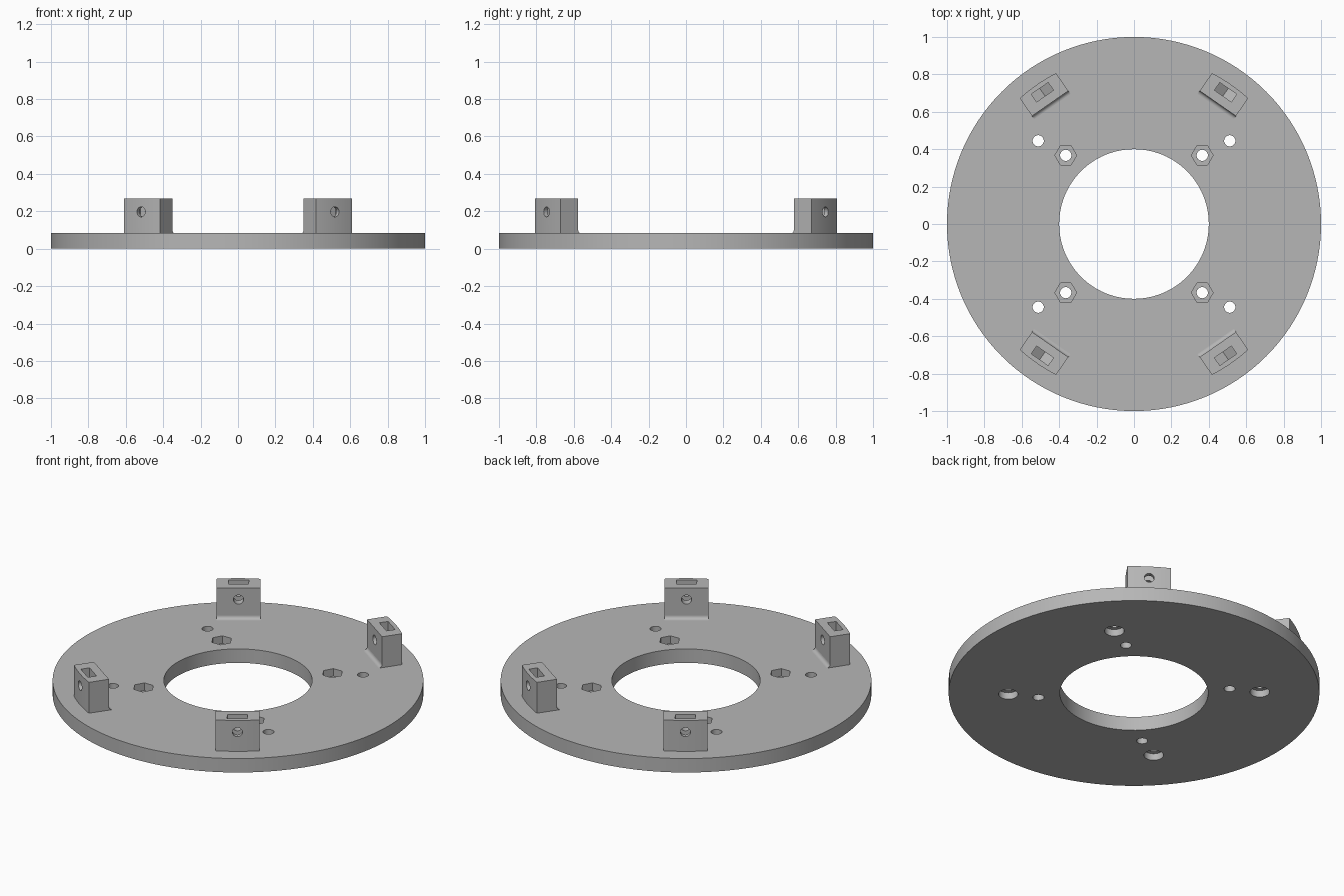
import bpy, bmesh, math
from math import sin, cos, pi, radians
from mathutils import Vector, Matrix

if "Cube" in bpy.data.objects:
    bpy.data.objects.remove(bpy.data.objects["Cube"], do_unlink=True)

PLATE_TOP, BLOCK_TOP = 0.083, 0.267
INNER, OUTER, HALF = 0.785, 0.908, 0.118   # block radii and half width
SLOT_R, BORE_Z = 0.858, 0.197

gray = bpy.data.materials.new("gray plastic")
gray.use_nodes = True
color = (0.47, 0.47, 0.47, 1)
gray.diffuse_color = color
gray.node_tree.nodes["Principled BSDF"].inputs["Base Color"].default_value = color


def prism(bm, points, along):
    """Closed solid: a flat outline pushed along a vector."""
    face = bm.faces.new([bm.verts.new(p) for p in points])
    top = bmesh.ops.extrude_face_region(bm, geom=[face])["geom"]
    verts = [v for v in top if isinstance(v, bmesh.types.BMVert)]
    bmesh.ops.translate(bm, verts=verts, vec=Vector(along))


def circle(x, y, z, r, n):
    return [(x + r * cos(2 * pi * i / n), y + r * sin(2 * pi * i / n), z) for i in range(n)]


def make(name, bm):
    bmesh.ops.recalc_face_normals(bm, faces=bm.faces)
    mesh = bpy.data.meshes.new(name)
    bm.to_mesh(mesh)
    bm.free()
    mesh.materials.append(gray)
    obj = bpy.data.objects.new(name, mesh)
    bpy.context.collection.objects.link(obj)
    return obj


def cut(obj, cutter):
    """Subtract the cutter for good, then remove it."""
    cutter.hide_render = True
    mod = obj.modifiers.new("cut", "BOOLEAN")
    mod.operation, mod.solver, mod.object = "DIFFERENCE", "EXACT", cutter
    mod.use_self = True
    bpy.context.view_layer.update()
    result = obj.evaluated_get(bpy.context.evaluated_depsgraph_get())
    mesh = bpy.data.meshes.new_from_object(result)
    obj.modifiers.clear()
    obj.data = mesh
    bpy.data.objects.remove(cutter, do_unlink=True)


def smooth(obj):
    bpy.ops.object.select_all(action="DESELECT")
    obj.select_set(True)
    bpy.context.view_layer.objects.active = obj
    bpy.ops.object.shade_smooth_by_angle(angle=radians(25))


# Ring plate with screw holes, hex nut pockets on top, counterbores below
bm = bmesh.new()
prism(bm, circle(0, 0, 0, 1, 128), (0, 0, PLATE_TOP))
plate = make("ring_plate", bm)
bm = bmesh.new()
prism(bm, circle(0, 0, -0.1, 0.4, 96), (0, 0, 0.4))
for sx in (1, -1):
    for sy in (1, -1):
        prism(bm, circle(sx * 0.365, sy * 0.367, -0.1, 0.03, 32), (0, 0, 0.4))
        prism(bm, circle(sx * 0.365, sy * 0.367, 0.038, 0.058, 6), (0, 0, 0.2))
        prism(bm, circle(sx * 0.512, sy * 0.445, -0.1, 0.03, 32), (0, 0, 0.4))
        prism(bm, circle(sx * 0.512, sy * 0.445, -0.1, 0.053, 32), (0, 0, 0.14))
cut(plate, make("plate_cutter", bm))
smooth(plate)

# Mounting block, modelled along +x: curved outer face, flat inner face
bm = bmesh.new()
edge = math.asin(HALF / OUTER)
arc = [edge * (i / 6 - 1) for i in range(13)]
outline = [(INNER, HALF, 0.06), (INNER, -HALF, 0.06)]
outline += [(OUTER * cos(a), OUTER * sin(a), 0.06) for a in arc]
prism(bm, outline, (0, 0, BLOCK_TOP - 0.06))
block = make("mount_block", bm)

# Nut slot with a pointed floor, and a radial screw bore
bm = bmesh.new()
w, x = 0.055, SLOT_R - 0.025
shoulder = BORE_Z - w * math.tan(pi / 6)
point = BORE_Z - w / cos(pi / 6)
prism(bm, [(x, -w, 0.4), (x, -w, shoulder), (x, 0, point), (x, w, shoulder), (x, w, 0.4)],
      (0.05, 0, 0))
prism(bm, [(0.7, y, BORE_Z + z) for y, z, _ in circle(0, 0, 0, 0.027, 32)], (0.4, 0, 0))
cut(block, make("block_cutter", bm))
smooth(block)

# Concave fillet where the inner face meets the plate
bm = bmesh.new()
r = 0.02
curve = [(INNER - r + r * sin(a), -HALF, PLATE_TOP + r - r * cos(a))
         for a in [pi / 2 * i / 6 for i in range(7)]]
base = [(INNER + 0.01, -HALF, PLATE_TOP + r), (INNER + 0.01, -HALF, PLATE_TOP - 0.01),
        (INNER - r, -HALF, PLATE_TOP - 0.01)]
prism(bm, curve + base, (0, 2 * HALF, 0))
fillet = make("block_fillet", bm)
smooth(fillet)

# Four blocks around the ring
names = ("back_left", "back_right", "front_right", "front_left")
angles = (55.2, 124.8, 235.2, 304.8)
for part in (block, fillet):
    label = part.name
    for i, (name, angle) in enumerate(zip(names, angles)):
        obj = part if i == 0 else part.copy()
        if i:
            bpy.context.collection.objects.link(obj)
        obj.name = name + "_" + label
        obj.matrix_world = Matrix.Rotation(radians(angle), 4, "Z")
